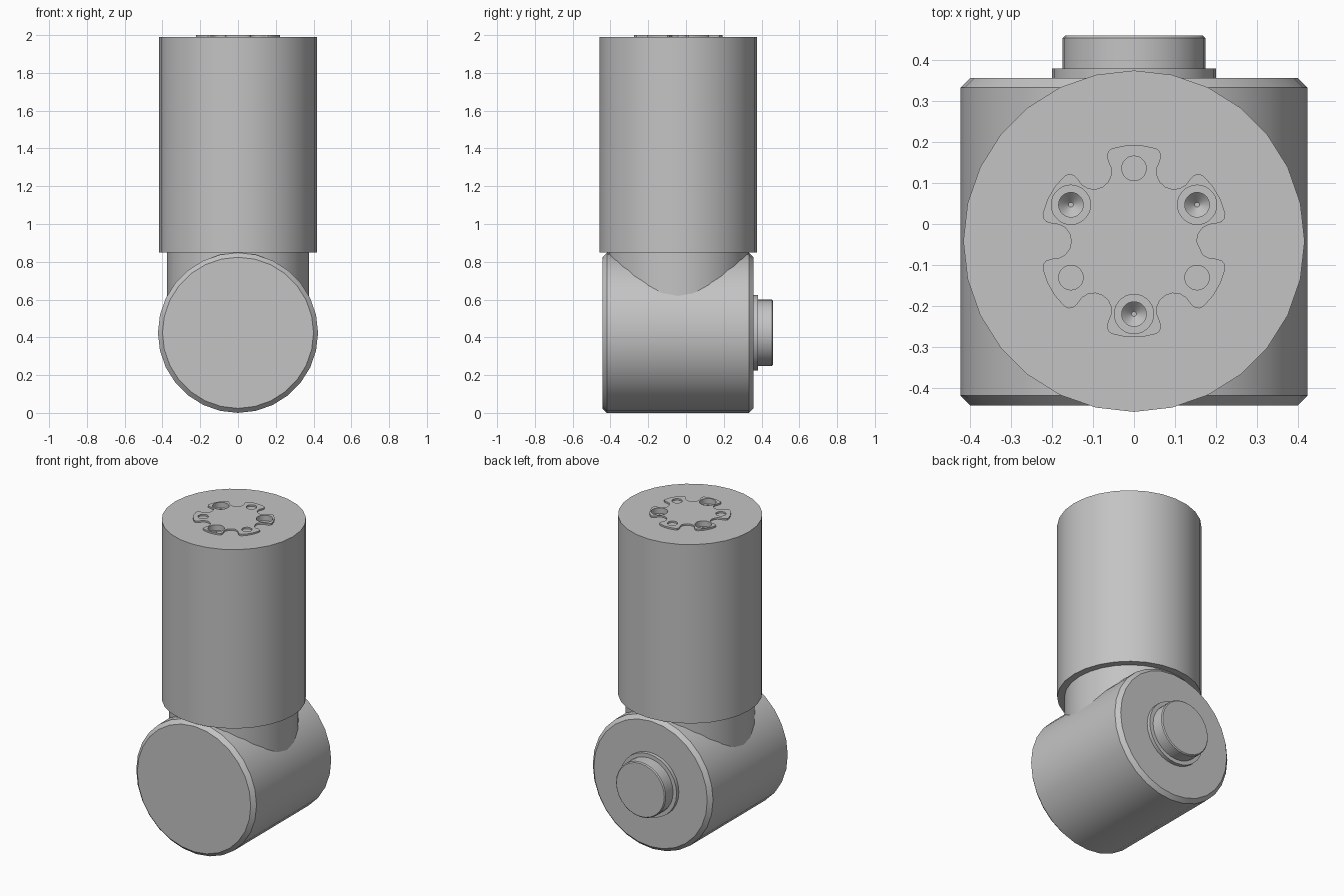
import bpy, bmesh
from math import sin, cos, pi, radians
from mathutils import Matrix, Vector

if "Cube" in bpy.data.objects:
    bpy.data.objects.remove(bpy.data.objects["Cube"], do_unlink=True)

# One plain grey for every part
grey = bpy.data.materials.new("machined grey")
grey.use_nodes = True
grey.diffuse_color = (0.55, 0.55, 0.55, 1)
grey.node_tree.nodes["Principled BSDF"].inputs["Base Color"].default_value = grey.diffuse_color

AXIS_Y = -0.042   # upright axis
AXIS_Z = 0.424    # horizontal axis
RIM = 1.99        # top of the upright housing
BOLT_R = 0.178


def activate(obj):
    bpy.ops.object.select_all(action='DESELECT')
    obj.select_set(True)
    bpy.context.view_layer.objects.active = obj


def lathe(name, profile, origin, along_y=False, sides=28):
    """Solid of revolution from (radius, height) points, capped at both ends."""
    bm = bmesh.new()
    rings = [[bm.verts.new((r * cos(2 * pi * i / sides), r * sin(2 * pi * i / sides), h))
              for i in range(sides)] for r, h in profile]
    for low, high in zip(rings, rings[1:]):
        for i in range(sides):
            j = (i + 1) % sides
            bm.faces.new((low[i], low[j], high[j], high[i]))
    bm.faces.new(rings[0][::-1])
    bm.faces.new(rings[-1])
    if along_y:
        bm.transform(Matrix.Rotation(-pi / 2, 4, 'X'))
    bmesh.ops.recalc_face_normals(bm, faces=bm.faces)
    mesh = bpy.data.meshes.new(name)
    bm.to_mesh(mesh)
    bm.free()
    mesh.materials.append(grey)
    obj = bpy.data.objects.new(name, mesh)
    obj.location = origin
    bpy.context.collection.objects.link(obj)
    return obj


def smooth(obj):
    activate(obj)
    bpy.ops.object.shade_smooth_by_angle(angle=radians(30))


def bolt_centre(degrees):
    a = radians(degrees)
    return Vector((BOLT_R * cos(a), AXIS_Y + BOLT_R * sin(a), 0))


# Horizontal body with chamfered ends, and the stepped boss on its back
body = lathe("horizontal_body", [(0.4, -0.443), (0.424, -0.419), (0.424, 0.333), (0.4, 0.357)],
             (0, 0, AXIS_Z), along_y=True)
flange = lathe("back_flange", [(0.2, 0.34), (0.2, 0.38)], (0, 0, AXIS_Z), along_y=True)
boss = lathe("back_boss", [(0.175, 0.34), (0.175, 0.454), (0.169, 0.46)],
             (0, 0, AXIS_Z), along_y=True)

# Neck and upright housing
neck = lathe("neck", [(0.375, 0.5), (0.375, 0.86)], (0, AXIS_Y, 0))
housing = lathe("upright_housing", [(0.417, 0.85), (0.417, RIM)], (0, AXIS_Y, 0))

# Counterbored screw holes in the housing, with drilled conical floors
for angle in (30, 150, 270):
    drill = lathe("drill_cutter", [(0.006, 1.9), (0.03, 1.925), (0.03, 1.965),
                                   (0.048, 1.965), (0.048, 2.02)], bolt_centre(angle))
    drill.hide_render = True
    cut = housing.modifiers.new("screw_hole", 'BOOLEAN')
    cut.operation, cut.solver, cut.object = 'DIFFERENCE', 'EXACT', drill
    activate(housing)
    bpy.ops.object.modifier_apply(modifier=cut.name)
    bpy.data.objects.remove(drill, do_unlink=True)

# Six-lobed mounting plate: half a notch and half a lobe, mirrored and repeated
half = [(0.153, 0), (0.157, 0.018), (0.168, 0.033), (0.183, 0.041), (0.2, 0.043),
        (0.214, 0.047), (0.222, 0.056), (0.223, 0.067), (0.219, 0.08), (0.212, 0.101)]
lobe = [Vector((x, y)) for x, y in half]
mirror = [Matrix.Rotation(radians(60), 2) @ Vector((p.x, -p.y)) for p in reversed(lobe[1:])]
outline = [Matrix.Rotation(radians(60 * k), 2) @ p for k in range(6) for p in lobe + mirror]

curve = bpy.data.curves.new("mounting_plate", 'CURVE')
curve.dimensions, curve.fill_mode = '2D', 'BOTH'
curve.extrude = 0.005


def add_loop(points):
    spline = curve.splines.new('POLY')
    spline.points.add(len(points) - 1)
    for target, p in zip(spline.points, points):
        target.co = (p[0], p[1], 0, 1)
    spline.use_cyclic_u = True


add_loop(outline[:-1])
for k in range(6):
    c = bolt_centre(30 + 60 * k)
    r = 0.03 if k % 2 else 0.048
    add_loop([(c.x + r * cos(2 * pi * i / 28), c.y - AXIS_Y + r * sin(2 * pi * i / 28))
              for i in range(28)])
curve.materials.append(grey)
plate = bpy.data.objects.new("mounting_plate", curve)
plate.location = (0, AXIS_Y, RIM + 0.005)
bpy.context.collection.objects.link(plate)
activate(plate)
bpy.ops.object.convert(target='MESH')
plate = bpy.context.view_layer.objects.active

# Join coincident edges so the plate is one closed solid
bm = bmesh.new()
bm.from_mesh(plate.data)
bmesh.ops.remove_doubles(bm, verts=bm.verts, dist=0.0002)
bmesh.ops.recalc_face_normals(bm, faces=bm.faces)
bm.to_mesh(plate.data)
bm.free()

for part in (body, flange, boss, neck, housing, plate):
    smooth(part)
